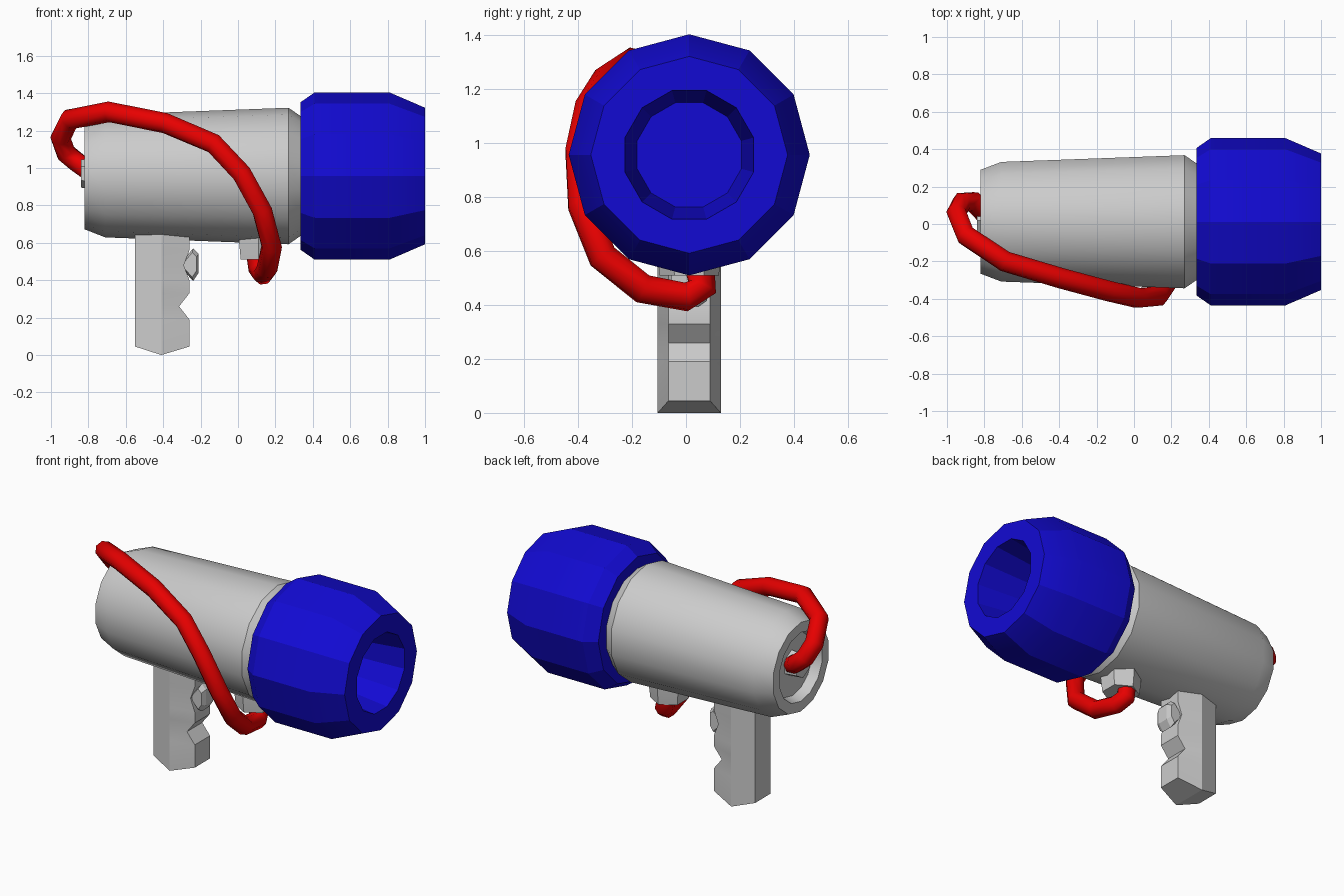
import bpy, bmesh, math

if "Cube" in bpy.data.objects:
    bpy.data.objects.remove(bpy.data.objects["Cube"])

CY, CZ = 0.012, 0.957  # barrel axis


def material(name, color):
    m = bpy.data.materials.new(name)
    m.diffuse_color = color
    m.use_nodes = True
    m.node_tree.nodes["Principled BSDF"].inputs["Base Color"].default_value = m.diffuse_color
    return m


def make(name, bm, mat=None, angle=32):
    bmesh.ops.recalc_face_normals(bm, faces=bm.faces)
    me = bpy.data.meshes.new(name)
    bm.to_mesh(me)
    bm.free()
    ob = bpy.data.objects.new(name, me)
    bpy.context.collection.objects.link(ob)
    if mat:
        me.materials.append(mat)
    if angle:
        bpy.ops.object.select_all(action='DESELECT')
        ob.select_set(True)
        bpy.context.view_layer.objects.active = ob
        bpy.ops.object.shade_smooth_by_angle(angle=math.radians(angle))
    return ob


def loft(rings):
    bm = bmesh.new()
    loops = [[bm.verts.new(p) for p in r] for r in rings]
    n = len(loops[0])
    for a, b in zip(loops, loops[1:]):
        for i in range(n):
            j = (i + 1) % n
            bm.faces.new((a[i], a[j], b[j], b[i]))
    bm.faces.new(loops[0])
    bm.faces.new(loops[-1])
    return bm


def ring_x(x, r, n, turn=0.0, cy=CY, cz=CZ):
    return [(x, cy + r * math.cos(2 * math.pi * (i + turn) / n),
             cz + r * math.sin(2 * math.pi * (i + turn) / n)) for i in range(n)]


red = material("red", (0.8, 0.0, 0.0, 1))
blue = material("blue", (0.006, 0.003, 0.65, 1))

# Tapered barrel with a dished rear end
make("barrel", loft([ring_x(x, r, 14, 0.5) for x, r in [
    (-0.76, 0.17), (-0.76, 0.20), (-0.82, 0.22), (-0.82, 0.285), (-0.71, 0.328),
    (0.27, 0.365), (0.335, 0.32), (0.36, 0.32)]]))

# Blue muzzle with a recessed opening
outer = [(0.335, 0.395), (0.41, 0.447), (0.81, 0.447), (1.0, 0.365)]
inner = [(1.0, 0.247), (0.65, 0.20)]
make("muzzle", loft([ring_x(x, r, 12) for x, r in outer]
                    + [ring_x(x, r, 12, 0.5) for x, r in inner]), blue, 24)

# Rear cable socket
make("rear_socket", loft([ring_x(-0.84, 0.075, 6, 0.5, 0.02, 0.97),
                          ring_x(-0.74, 0.085, 6, 0.5, 0.02, 0.97)]))

# Hexagonal socket below the barrel
make("lower_socket", loft([[(0.11 + r * math.cos(i * math.pi / 3 + math.pi / 6),
                             CY + r * math.sin(i * math.pi / 3 + math.pi / 6), z)
                            for i in range(6)]
                           for z, r in [(0.51, 0.11), (0.6, 0.12), (0.68, 0.12)]]))

# Pistol grip with finger notches
grip = []
for xf, z in [(-0.26, 0.045), (-0.26, 0.19), (-0.315, 0.26), (-0.26, 0.33),
              (-0.26, 0.40), (-0.29, 0.48), (-0.26, 0.56), (-0.26, 0.70)]:
    zm = 0.0 if z < 0.1 else z
    grip.append([(xf, CY - 0.077, z), (xf, CY + 0.077, z), (-0.41, CY + 0.117, zm),
                 (-0.55, CY + 0.077, z), (-0.55, CY - 0.077, z), (-0.41, CY - 0.117, zm)])
bm = loft(grip[:1] + grip[1:])
bottom = [f for f in bm.faces if all(v.co.z < 0.1 for v in f.verts)][0]
mid = [v for v in bottom.verts if v.co.z < 0.01]
bmesh.ops.connect_verts(bm, verts=mid)  # keel on the grip base
make("grip", bm, None, 24)

# Trigger
prof = [(-0.315, 0.48), (-0.24, 0.57), (-0.21, 0.54), (-0.21, 0.44), (-0.24, 0.395)]
make("trigger", loft([[(-0.26 + (x + 0.26) * s, CY + y, 0.48 + (z - 0.48) * s) for x, z in prof]
                      for y, s in [(-0.065, 0.75), (-0.035, 1), (0.035, 1), (0.065, 0.75)]]), None, 20)

# Red cable wrapping round the barrel
path = [(-0.79, 0.05, 0.98), (-0.86, 0.12, 1.03), (-0.92, 0.115, 1.08), (-0.948, 0.06, 1.16),
        (-0.90, -0.06, 1.26), (-0.69, -0.2, 1.30), (-0.39, -0.29, 1.24), (-0.13, -0.36, 1.13),
        (0.02, -0.395, 0.97), (0.13, -0.385, 0.77), (0.18, -0.31, 0.58), (0.155, -0.16, 0.46),
        (0.135, 0.0, 0.43), (0.11, 0.06, 0.465), (0.10, 0.05, 0.54)]
cu = bpy.data.curves.new("cable", 'CURVE')
cu.dimensions = '3D'
cu.bevel_depth = 0.056
cu.bevel_resolution = 2
cu.use_fill_caps = True
sp = cu.splines.new('POLY')
sp.points.add(len(path) - 1)
for p, co in zip(sp.points, path):
    p.co = (*co, 1)
cu.materials.append(red)
bpy.context.collection.objects.link(bpy.data.objects.new("cable", cu))
